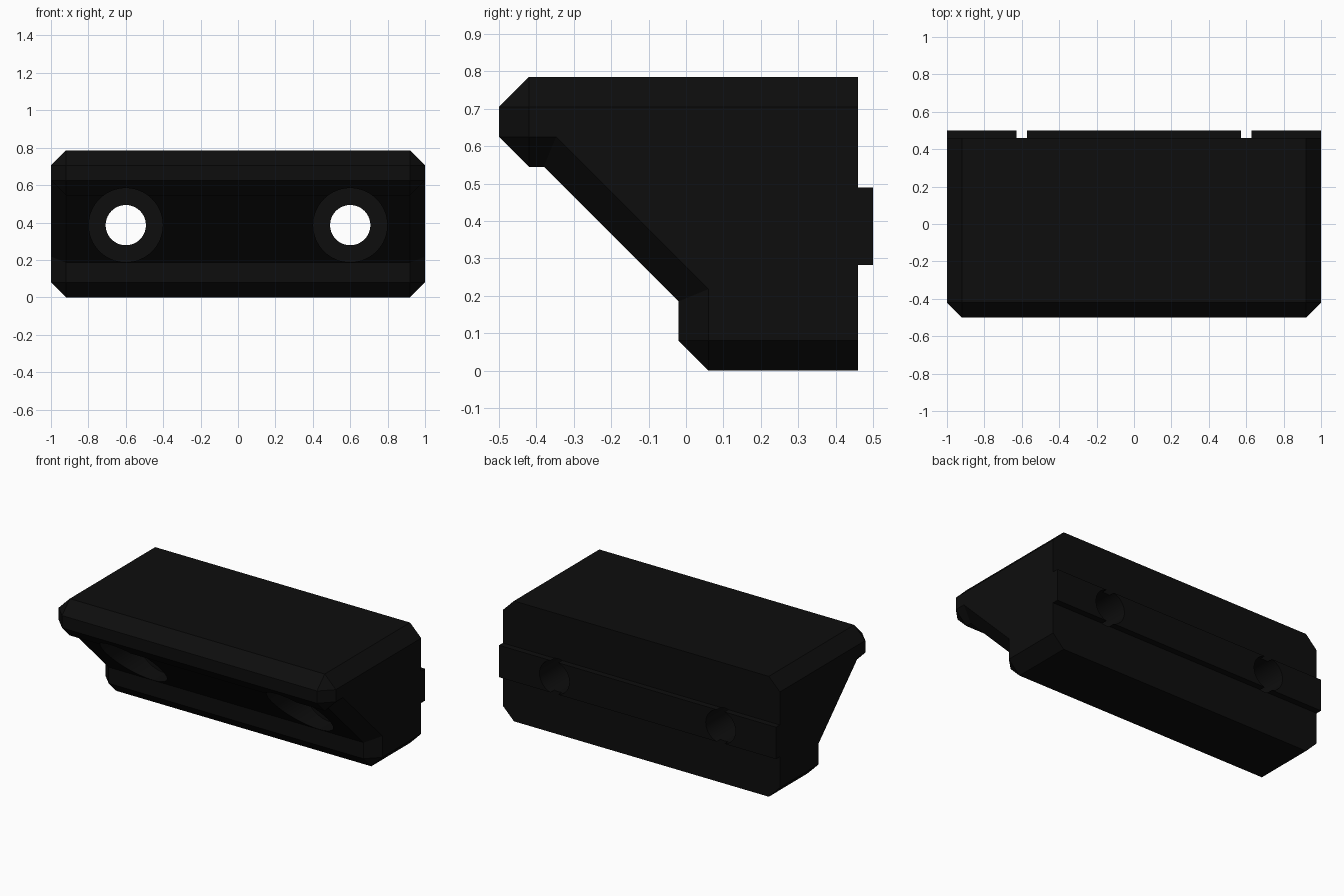
import bpy, bmesh, math

if "Cube" in bpy.data.objects:
    bpy.data.objects.remove(bpy.data.objects["Cube"])

black = bpy.data.materials.new("matte black")
black.diffuse_color = (0.004, 0.004, 0.004, 1)
black.use_nodes = True
black.node_tree.nodes["Principled BSDF"].inputs["Base Color"].default_value = black.diffuse_color

# Each entry: (y, z) on the main profile, (y, z) on the inset end face
PROFILE = [
    ((0.46, 0.785), (0.46, 0.705)),
    ((-0.42, 0.785), (-0.42, 0.705)),    # top front chamfer
    ((-0.50, 0.705), (-0.42, 0.705)),
    ((-0.50, 0.625), (-0.42, 0.625)),    # lip chamfer
    ((-0.42, 0.545), (-0.42, 0.625)),
    ((-0.38, 0.545), (-0.347, 0.625)),   # sloped face
    ((-0.02, 0.185), (0.06, 0.218)),
    ((-0.02, 0.08), (0.06, 0.08)),       # bottom front chamfer
    ((0.06, 0.0), (0.06, 0.08)),
    ((0.46, 0.0), (0.46, 0.08)),
    ((0.46, 0.282), (0.46, 0.282)),      # rear tongue
    ((0.50, 0.282), (0.50, 0.282)),
    ((0.50, 0.49), (0.50, 0.49)),
    ((0.46, 0.49), (0.46, 0.49)),
]


def finish(name, bm):
    bmesh.ops.recalc_face_normals(bm, faces=bm.faces)
    mesh = bpy.data.meshes.new(name)
    bm.to_mesh(mesh)
    bm.free()
    obj = bpy.data.objects.new(name, mesh)
    bpy.context.collection.objects.link(obj)
    mesh.materials.append(black)
    return obj


def make_body():
    bm = bmesh.new()
    rings = [[bm.verts.new((x, *pair[k])) for pair in PROFILE]
             for x, k in ((-1, 1), (-0.92, 0), (0.92, 0), (1, 1))]
    n = len(PROFILE)
    for a, b in zip(rings, rings[1:]):
        for i in range(n):
            j = (i + 1) % n
            bm.faces.new((a[i], a[j], b[j], b[i]))
    bm.faces.new(rings[0])
    bm.faces.new(rings[-1])
    bmesh.ops.remove_doubles(bm, verts=bm.verts, dist=0.0005)
    return finish("bracket_body", bm)


def cut_cylinder(body, x, radius, y0, y1):
    """Drill a round hole along y through the body."""
    bm = bmesh.new()
    bmesh.ops.create_cone(bm, cap_ends=True, segments=64, radius1=radius,
                          radius2=radius, depth=y1 - y0)
    for v in bm.verts:
        v.co = (v.co.x + x, v.co.z + (y0 + y1) / 2, 0.386 - v.co.y)
    cutter = finish("hole_cutter", bm)
    cutter.hide_render = True
    mod = body.modifiers.new("hole", 'BOOLEAN')
    mod.operation = 'DIFFERENCE'
    mod.solver = 'EXACT'
    mod.object = cutter
    bpy.context.view_layer.objects.active = body
    bpy.ops.object.modifier_apply(modifier=mod.name)
    bpy.data.objects.remove(cutter, do_unlink=True)


body = make_body()
for x in (-0.6, 0.6):
    cut_cylinder(body, x, 0.198, -0.8, 0.1)     # screw head recess
    cut_cylinder(body, x, 0.1076, -0.7, 0.7)    # through hole

# Smooth hole walls, sharp chamfers
bpy.ops.object.select_all(action='DESELECT')
body.select_set(True)
bpy.context.view_layer.objects.active = body
bpy.ops.object.shade_smooth_by_angle(angle=math.radians(30))
